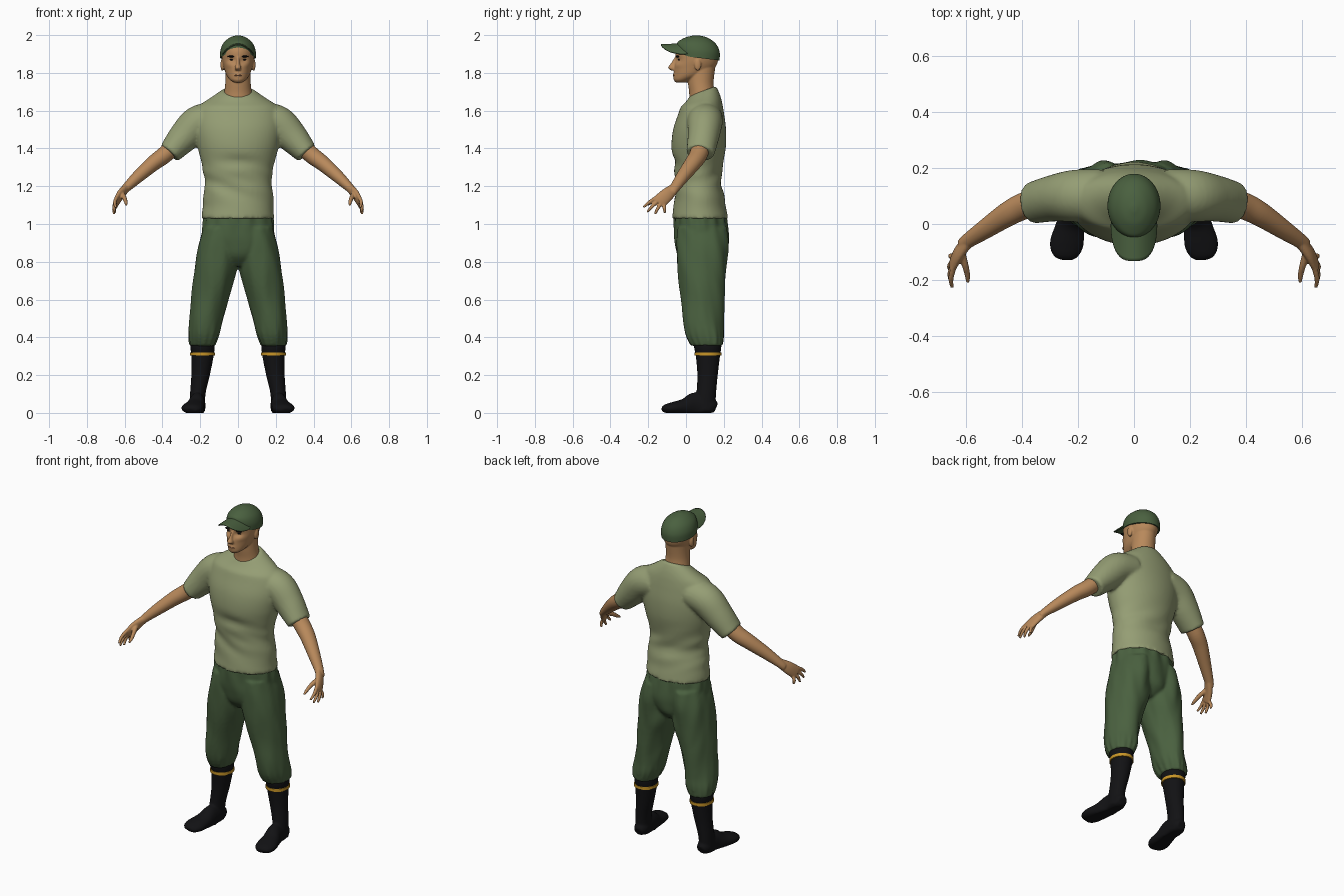
import bpy, bmesh, math
from mathutils import Vector, noise

if "Cube" in bpy.data.objects:
    bpy.data.objects.remove(bpy.data.objects["Cube"])


def material(name, rgb):
    m = bpy.data.materials.new(name)
    m.use_nodes = True
    m.diffuse_color = (*rgb, 1)
    m.node_tree.nodes["Principled BSDF"].inputs["Base Color"].default_value = (*rgb, 1)
    return m


SKIN = material("skin", (0.48, 0.25, 0.105))
SHIRT = material("sage_shirt", (0.30, 0.34, 0.175))
GREEN = material("dark_green_cloth", (0.068, 0.118, 0.05))
BLACK = material("black", (0.006, 0.006, 0.007))
GOLD = material("gold", (0.58, 0.30, 0.02))
LIP = material("lip", (0.34, 0.15, 0.075))


def smooth_path(stations, steps):
    """Catmull-Rom interpolation through (x, y, z, radius_u, radius_v) stations."""
    pts = [Vector(s) for s in stations]
    out = []
    for i in range(len(pts) - 1):
        a, b, c, d = pts[max(i - 1, 0)], pts[i], pts[i + 1], pts[min(i + 2, len(pts) - 1)]
        for k in range(steps):
            t = k / steps
            out.append(0.5 * (2 * b + (c - a) * t + (2 * a - 5 * b + 4 * c - d) * t * t
                              + (3 * b - a - 3 * c + d) * t ** 3))
    return out + [pts[-1]]


def loft(bm, stations, ref=None, side=1, sides=40, steps=6, fold=None, warp=None):
    """Skin elliptical rings; level rings by default, across the path when ref is given."""
    path = smooth_path(stations, steps)
    rings = []
    for i, p in enumerate(path):
        c = Vector(p[:3])
        if ref is None:
            u, v = Vector((1, 0, 0)), Vector((0, 1, 0))
        else:
            t = Vector(path[min(i + 1, len(path) - 1)][:3]) - Vector(path[max(i - 1, 0)][:3])
            t.normalize()
            r = Vector(ref)
            v = (r - t * r.dot(t)).normalized()
            u = v.cross(t)
        ring = []
        for k in range(sides):
            a = math.tau * k / sides
            d = u * (math.cos(a) * max(p[3], 0.001)) + v * (math.sin(a) * max(p[4], 0.001))
            co = c + d
            if fold:
                co += d.normalized() * fold(co, a)
            if warp:
                co.z = warp(co)
            ring.append(bm.verts.new((co.x * side, co.y, max(co.z, 0))))
        rings.append(ring)
    for a, b in zip(rings, rings[1:]):
        for k in range(sides):
            j = (k + 1) % sides
            bm.faces.new((a[k], a[j], b[j], b[k]))
    bm.faces.new(rings[0])
    bm.faces.new(rings[-1])


def finish(name, bm, mat, voxel=0, relax=2):
    """Make the object; voxel > 0 fuses its overlapping pieces into one skin."""
    bmesh.ops.recalc_face_normals(bm, faces=bm.faces)
    me = bpy.data.meshes.new(name)
    bm.to_mesh(me)
    bm.free()
    me.materials.append(mat)
    ob = bpy.data.objects.new(name, me)
    bpy.context.collection.objects.link(ob)
    bpy.ops.object.select_all(action="DESELECT")
    ob.select_set(True)
    bpy.context.view_layer.objects.active = ob
    bpy.ops.object.shade_smooth() if voxel else bpy.ops.object.shade_smooth_by_angle(angle=0.8)
    if voxel:
        m = ob.modifiers.new("fuse", "REMESH")
        m.mode, m.voxel_size, m.use_smooth_shade = "VOXEL", voxel, True
        m = ob.modifiers.new("relax", "SMOOTH")
        m.factor, m.iterations = 0.5, relax
    return ob


def bump(v, centre, width):
    return math.exp(-((v - centre) / width) ** 2)


# Shirt: torso and sleeves fused, creased round the waist
def shirt_fold(co, a):
    waist = bump(co.z, 1.21, 0.12)
    crease = noise.noise(Vector((co.x * 5, co.y * 5, co.z * 16 + co.x * 5)))
    chest = bump(co.z, 1.33, 0.03) * bump(co.x, 0, 0.13) * max(0, -math.sin(a))
    return crease * 0.012 * waist - chest * 0.010


def collar_slope(co):
    k = min(max((co.z - 1.62) / 0.09, 0), 1)
    return co.z + 0.4 * (co.y - 0.09) * k


bm = bmesh.new()
loft(bm, [(0, .075, 1.03, .192, .148), (0, .072, 1.12, .186, .135), (0, .065, 1.22, .178, .122),
          (0, .065, 1.31, .19, .130), (0, .067, 1.41, .215, .144), (0, .072, 1.50, .23, .140),
          (0, .08, 1.58, .225, .122), (0, .085, 1.63, .20, .108), (0, .09, 1.67, .14, .088),
          (0, .09, 1.705, .085, .068)], sides=64, fold=shirt_fold, warp=collar_slope)
for s in (-1, 1):
    loft(bm, [(.12, .1, 1.56, .085, .095), (.21, .1, 1.535, .092, .093),
              (.285, .092, 1.462, .083, .083), (.363, .075, 1.375, .061, .074)],
         ref=(0, 1, 0), side=s)
finish("shirt", bm, SHIRT, 0.010)


# Trousers: hips and baggy legs fused, gathered at waist and cuffs
def cloth_fold(co, a):
    gather = max(bump(co.z, 0.36, 0.07), bump(co.z, 1.03, 0.05))
    crease = noise.noise(Vector((co.x * 16, co.y * 16, co.z * 6 + co.y * 10)))
    return 0.004 * gather * math.sin(14 * a) + 0.009 * crease


bm = bmesh.new()
loft(bm, [(0, .075, 1.045, .182, .138), (0, .08, .97, .192, .143), (0, .083, .90, .19, .143),
          (0, .083, .83, .13, .125), (0, .083, .775, .04, .07)], sides=72, fold=cloth_fold)
for s in (-1, 1):
    loft(bm, [(.09, .08, .98, .095, .13), (.107, .085, .88, .106, .138), (.122, .085, .75, .112, .130),
              (.15, .085, .60, .097, .113), (.170, .093, .48, .087, .106), (.18, .103, .41, .080, .101),
              (.188, .112, .355, .066, .082)], side=s, sides=72, fold=cloth_fold)
finish("trousers", bm, GREEN, 0.009, 1)

# Boots: shaft and turned-out foot, with a band below each cuff
for s, label in ((1, "left"), (-1, "right")):
    bm = bmesh.new()
    loft(bm, [(.188, .115, .38, .062, .07), (.188, .115, .345, .064, .072), (.188, .116, .30, .059, .064),
              (.198, .114, .20, .049, .054), (.213, .107, .10, .041, .052),
              (.216, .10, .01, .042, .055)], side=s)
    loft(bm, [(.213, .158, .025, .025, .025), (.213, .13, .035, .045, .040), (.216, .05, .04, .068, .043),
              (.228, -.01, .03, .045, .052), (.24, -.07, .025, .032, .060),
              (.247, -.108, .02, .024, .048), (.25, -.123, .012, .012, .028)],
         ref=(1, 0, 0), side=s)
    finish(label + "_boot", bm, BLACK, 0.007, 1)
    bm = bmesh.new()
    loft(bm, [(.188, .116, .303, .065, .071), (.188, .116, .321, .065, .071)], side=s, steps=1)
    finish(label + "_boot_band", bm, GOLD)

# Arms: forearm, palm, fanned fingers and thumb fused
across = Vector((0, .68, -.73))
knuckles = Vector((.642, -.135, 1.122))
finger_tips = [(.648, -.226, 1.088), (.654, -.205, 1.064), (.656, -.165, 1.052), (.65, -.112, 1.058)]
for s, label in ((1, "left"), (-1, "right")):
    bm = bmesh.new()
    loft(bm, [(.32, .085, 1.43, .045, .05), (.39, .065, 1.365, .045, .048), (.45, .035, 1.32, .041, .044),
              (.53, -.018, 1.25, .033, .035), (.595, -.062, 1.188, .023, .027),
              (.61, -.078, 1.17, .020, .028)], ref=(0, 1, 0), side=s)
    loft(bm, [(.59, -.06, 1.192, .020, .025), (.622, -.10, 1.155, .019, .036),
              (.644, -.14, 1.118, .014, .038), (.648, -.147, 1.11, .008, .034)], ref=across, side=s)
    for i, tip in enumerate(finger_tips):
        base = knuckles + across * (-.028 + .0185 * i)
        mid = base.lerp(Vector(tip), 0.55) + Vector((.007, 0, .003))
        loft(bm, [(*base, .010, .010), (*mid, .0095, .0095), (*tip, .006, .006)],
             ref=across, side=s, sides=12)
    loft(bm, [(.618, -.09, 1.165, .014, .016), (.602, -.145, 1.14, .012, .013),
              (.594, -.18, 1.117, .010, .010), (.592, -.208, 1.10, .006, .006)],
         ref=across, side=s, sides=12)
    finish(label + "_arm", bm, SKIN, 0.0045, 1)


# Head: skull, neck, nose and ears fused
def face_fold(co, a):
    front = max(0, -math.sin(a))
    socket = bump(abs(co.x), .033, .02) * bump(co.z, 1.868, .014)
    cheek = bump(abs(co.x), .045, .02) * bump(co.z, 1.842, .015)
    lips = bump(co.x, 0, .022) * bump(co.z, 1.788, .011)
    return front * (0.004 * cheek + 0.005 * lips - 0.010 * socket)


def ball(bm, centre, radii, sides=24):
    new = bmesh.ops.create_uvsphere(bm, u_segments=sides, v_segments=sides // 2, radius=1)["verts"]
    for v in new:
        v.co = Vector(centre) + Vector(c * r for c, r in zip(v.co, radii))


bm = bmesh.new()
loft(bm, [(0, .09, 1.62, .085, .075), (0, .085, 1.69, .074, .068), (0, .078, 1.75, .067, .068),
          (0, .08, 1.83, .065, .075)])
loft(bm, [(0, -.025, 1.75, .024, .03), (0, -.014, 1.764, .043, .051), (0, .02, 1.79, .062, .084),
          (0, .046, 1.83, .075, .109), (0, .057, 1.87, .084, .113), (0, .06, 1.92, .085, .113),
          (0, .06, 1.96, .068, .088), (0, .06, 1.98, .03, .04)], sides=64, fold=face_fold)
loft(bm, [(0, -.048, 1.885, .007, .010), (0, -.065, 1.85, .009, .016), (0, -.074, 1.827, .017, .021),
          (0, -.064, 1.813, .013, .014)], sides=20)
for s in (-1, 1):
    ball(bm, (s * .083, .062, 1.843), (.010, .018, .032))
finish("head", bm, SKIN, 0.0045)

bm = bmesh.new()
for s in (-1, 1):
    ball(bm, (s * .035, -.045, 1.887), (.021, .008, .005))
    ball(bm, (s * .033, -.037, 1.870), (.012, .006, .004))
finish("brows_and_eyes", bm, BLACK)
bm = bmesh.new()
ball(bm, (0, -.064, 1.787), (.022, .006, .004))
finish("mouth", bm, LIP)


# Cap: dome lower at the back and raised over the brow
def cap_slope(co):
    k = (2 - co.z) / 0.12
    forward = max(0, (.065 - co.y) / .112)
    return co.z + k * (0.12 * (.06 - co.y) + 0.035 * forward ** 4)


bm = bmesh.new()
loft(bm, [(0, .065, 1.88, .094, .112), (0, .065, 1.92, .093, .113), (0, .061, 1.957, .078, .098),
          (0, .057, 1.985, .047, .062), (0, .055, 1.997, .015, .02), (0, .055, 1.999, .002, .002)],
     sides=48, warp=cap_slope)
finish("cap_dome", bm, GREEN)

# Brim: arched sheet with a rounded front
bm = bmesh.new()
across_count, deep_count = 24, 8
rows = []
for i in range(across_count + 1):
    u = math.sin((i / across_count - 0.5) * math.pi)
    x = .08 * u
    inner = .072 - .108 * math.sqrt(1 - (x / .094) ** 2)
    outer = -.01 - .122 * math.sqrt(max(0, 1 - abs(u) ** 3))
    rows.append([bm.verts.new((x, inner + (outer - inner) * j / deep_count,
                               1.953 - 8 * x * x - .004 * j / deep_count)) for j in range(deep_count + 1)])
for a, b in zip(rows, rows[1:]):
    for j in range(deep_count):
        bm.faces.new((a[j], a[j + 1], b[j + 1], b[j]))
brim = finish("cap_brim", bm, GREEN)
solid = brim.modifiers.new("thickness", "SOLIDIFY")
solid.thickness, solid.offset = 0.006, 0
